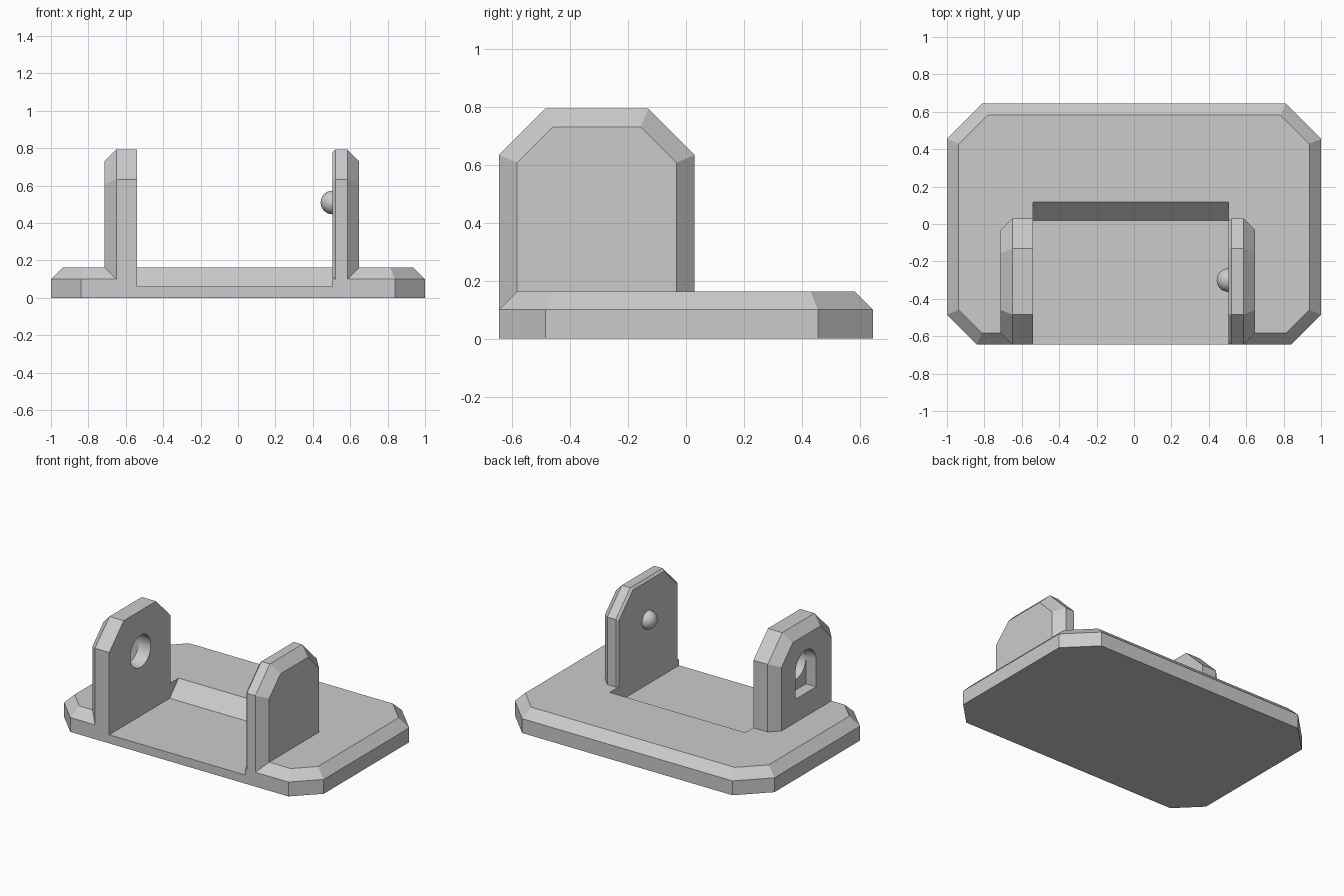
import bpy, bmesh, math
from mathutils import Vector

if "Cube" in bpy.data.objects:
    bpy.data.objects.remove(bpy.data.objects["Cube"], do_unlink=True)

grey = bpy.data.materials.new("light grey")
grey.use_nodes = True
grey.diffuse_color = (0.6, 0.6, 0.6, 1)
grey.node_tree.nodes["Principled BSDF"].inputs["Base Color"].default_value = (0.6, 0.6, 0.6, 1)


def outline(u0, u1, v0, v1, low, high, inset=0.0, inset_low=True):
    """Rectangle with cut corners, optionally offset inwards."""
    shrink = inset * (2 - math.sqrt(2))
    u0, u1, v1 = u0 + inset, u1 - inset, v1 - inset
    high -= shrink
    if inset_low:
        v0 += inset
        low -= shrink
    if low > 0:
        pts = [(u0, v0 + low), (u0 + low, v0), (u1 - low, v0), (u1, v0 + low)]
    else:
        pts = [(u0, v0), (u1, v0)]
    return pts + [(u1, v1 - high), (u1 - high, v1), (u0 + high, v1), (u0, v1 - high)]


def loft(name, rings, axis):
    """Join outlines placed at (distance, points) along an axis into a solid."""
    bm = bmesh.new()
    loops = []
    for d, pts in rings:
        place = (lambda u, v: (u, v, d)) if axis == "z" else (lambda u, v: (d, u, v))
        loops.append([bm.verts.new(place(u, v)) for u, v in pts])
    bm.faces.new(loops[0])
    bm.faces.new(loops[-1])
    n = len(loops[0])
    for a, b in zip(loops, loops[1:]):
        for i in range(n):
            j = (i + 1) % n
            bm.faces.new((a[i], a[j], b[j], b[i]))
    bmesh.ops.recalc_face_normals(bm, faces=bm.faces)
    mesh = bpy.data.meshes.new(name)
    bm.to_mesh(mesh)
    bm.free()
    mesh.materials.append(grey)
    obj = bpy.data.objects.new(name, mesh)
    bpy.context.collection.objects.link(obj)
    return obj


def cut(obj, cutter):
    """Subtract the cutter, bake the result and discard the cutter."""
    cutter.hide_render = True
    mod = obj.modifiers.new("cut", "BOOLEAN")
    mod.operation, mod.solver, mod.object = "DIFFERENCE", "EXACT", cutter
    graph = bpy.context.evaluated_depsgraph_get()
    mesh = bpy.data.meshes.new_from_object(obj.evaluated_get(graph))
    obj.modifiers.clear()
    obj.data = mesh
    bpy.data.objects.remove(cutter, do_unlink=True)


def arc(r, start, end, steps):
    """Arc points around the pivot, in y and z."""
    angles = [start + (end - start) * i / steps for i in range(steps + 1)]
    return [(PIVOT.y + r * math.cos(a), PIVOT.z + r * math.sin(a)) for a in angles]


PIVOT = Vector((0.505, -0.3, 0.51))
BEVEL = 0.063
IN_LEFT, IN_RIGHT, FLOOR = 0.505, -0.54, 0.06


# Base plate: cut corners, bevelled top edge
def base_ring(inset):
    pts = outline(-1, 1, -0.645, 0.645, 0.16, 0.19, inset)
    return pts


base = loft("base_plate", [(0, base_ring(0)), (0.1, base_ring(0)),
                           (0.163, base_ring(BEVEL))], "z")

# Channel between the uprights, ending in a ramp at the back
channel = [(-0.8, FLOOR), (0.02, FLOOR), (0.22, 0.27), (-0.8, 0.27)]
cut(base, loft("channel_cutter", [(IN_RIGHT, channel), (IN_LEFT, channel)], "x"))


# Uprights: bevelled on the outside
def wall_ring(inset):
    return outline(-0.645, 0.03, FLOOR, 0.793, 0, 0.16, inset, False)


right_upright = loft("right_upright", [(-0.713, wall_ring(BEVEL)), (-0.65, wall_ring(0)),
                                       (IN_RIGHT, wall_ring(0))], "x")
left_upright = loft("left_upright", [(IN_LEFT, wall_ring(0.015)), (0.52, wall_ring(0)),
                                     (0.585, wall_ring(0)), (0.648, wall_ring(BEVEL))], "x")

# Round pivot hole, with an arched recess on the outside
RADIUS = 0.112
hole = arc(RADIUS, 0, 2 * math.pi, 48)[:-1]
cut(right_upright, loft("hole_cutter", [(-0.9, hole), (-0.4, hole)], "x"))
arch = arc(RADIUS + 0.002, 0, math.pi, 24)
arch += [(arch[-1][0], 0.325), (arch[0][0], 0.325)]
cut(right_upright, loft("recess_cutter", [(-0.9, arch), (-0.635, arch)], "x"))

# Pivot bump on the inside of the left upright
bpy.ops.mesh.primitive_uv_sphere_add(segments=32, ring_count=16, radius=0.063, location=PIVOT)
bump = bpy.context.object
bump.name = "pivot_bump"
bump.data.materials.append(grey)

# Smooth the round surfaces, keep the bevels crisp
bpy.ops.object.select_all(action="DESELECT")
for obj in (right_upright, bump):
    obj.select_set(True)
bpy.context.view_layer.objects.active = bump
bpy.ops.object.shade_smooth_by_angle(angle=math.radians(30))
